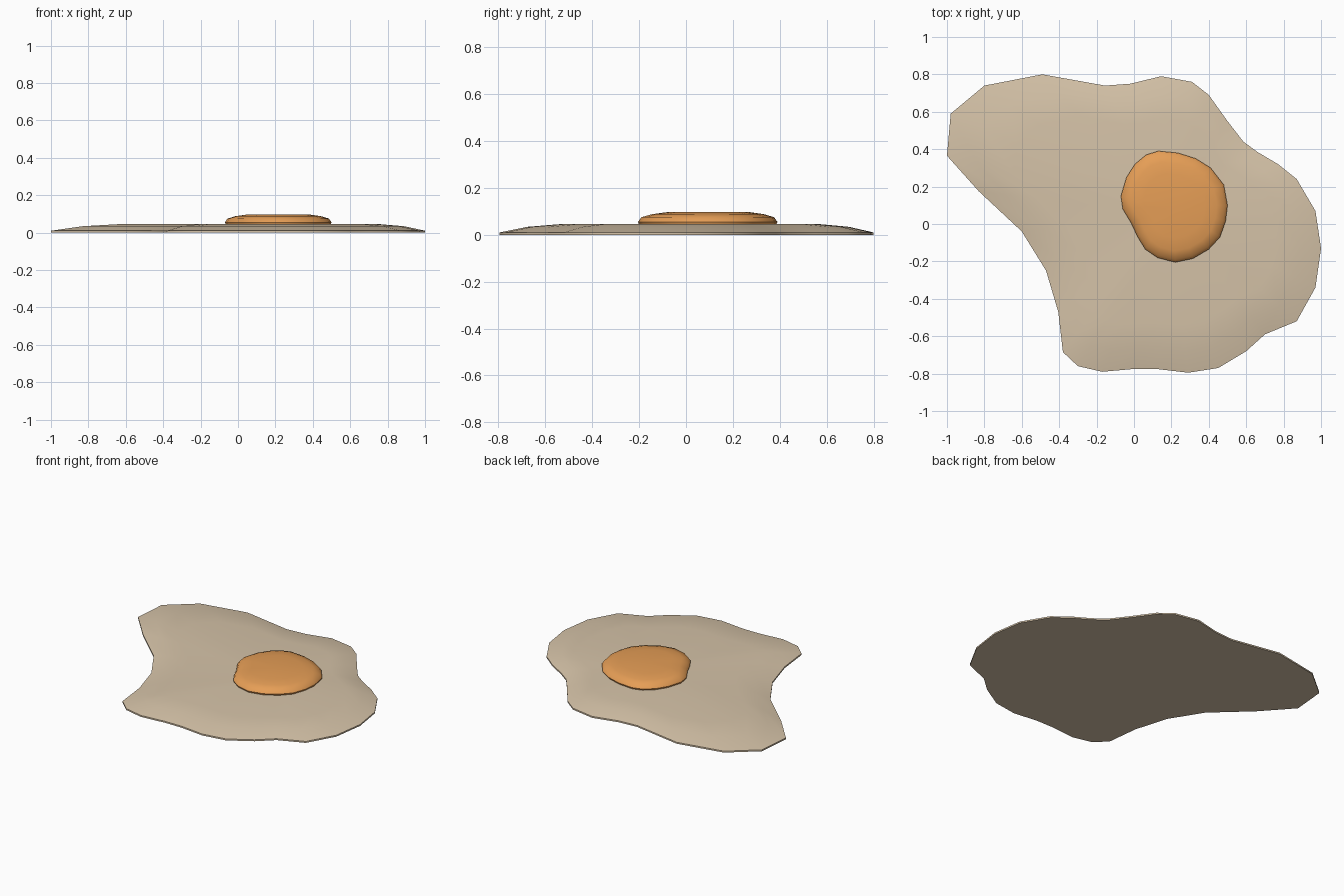
import bpy, bmesh, math

if "Cube" in bpy.data.objects:
    bpy.data.objects.remove(bpy.data.objects["Cube"])


def material(name, colour):
    m = bpy.data.materials.new(name)
    m.diffuse_color = (*colour, 1)
    m.use_nodes = True
    m.node_tree.nodes["Principled BSDF"].inputs["Base Color"].default_value = m.diffuse_color
    return m


def blob(name, outline, centre, rings, mat):
    """Stack scaled copies of an outline; rings = (scale, z) from bottom to top."""
    cx, cy = centre
    bm = bmesh.new()
    loops = [[bm.verts.new((cx + (x - cx) * s, cy + (y - cy) * s, z))
              for x, y in outline] for s, z in rings]
    n = len(outline)
    for low, high in zip(loops, loops[1:]):
        for i in range(n):
            j = (i + 1) % n
            bm.faces.new((low[i], low[j], high[j], high[i]))
    # underside and top as fans around the centre
    for loop, z in ((loops[0][::-1], rings[0][1]), (loops[-1], rings[-1][1])):
        mid = bm.verts.new((cx, cy, z))
        for i in range(n):
            bm.faces.new((loop[i], loop[(i + 1) % n], mid))
    mesh = bpy.data.meshes.new(name)
    bm.to_mesh(mesh)
    bm.free()
    mesh.materials.append(mat)
    ob = bpy.data.objects.new(name, mesh)
    bpy.context.collection.objects.link(ob)
    bpy.ops.object.select_all(action='DESELECT')
    ob.select_set(True)
    bpy.context.view_layer.objects.active = ob
    bpy.ops.object.shade_smooth_by_angle(angle=math.radians(40))
    return ob


# Wavy spread of egg white
white_outline = [
    (1, -.13), (.97, .07), (.87, .24), (.77, .32), (.66, .385), (.585, .44),
    (.5, .55), (.4, .69), (.31, .76), (.145, .79), (-.02, .75), (-.155, .74),
    (-.49, .8), (-.8, .74), (-.98, .59), (-1, .365), (-.83, .175), (-.6, -.04),
    (-.47, -.25), (-.405, -.47), (-.38, -.685), (-.3, -.76), (-.17, -.79),
    (0, -.775), (.12, -.775), (.29, -.795), (.45, -.77), (.6, -.68),
    (.7, -.59), (.87, -.52), (.97, -.34)]
blob("egg_white", white_outline, (.2, .05),
     [(1, 0), (1, .01), (.86, .034), (.7, .045)],
     material("cream white", (.67, .546, .392)))

# Rounded yolk
yolk_outline = [
    (.5, .1), (.48, .21), (.41, .3), (.33, .35), (.235, .38), (.13, .39),
    (.065, .37), (.005, .32), (-.04, .25), (-.07, .15), (-.06, .08),
    (-.015, .005), (.02, -.07), (.06, -.135), (.125, -.18), (.22, -.205),
    (.315, -.185), (.4, -.135), (.46, -.07), (.49, .015)]
blob("yolk", yolk_outline, (.215, .1),
     [(.98, .04), (1, .055), (.95, .075), (.8, .088), (.58, .097)],
     material("yolk orange", (.79, .342, .093)))
